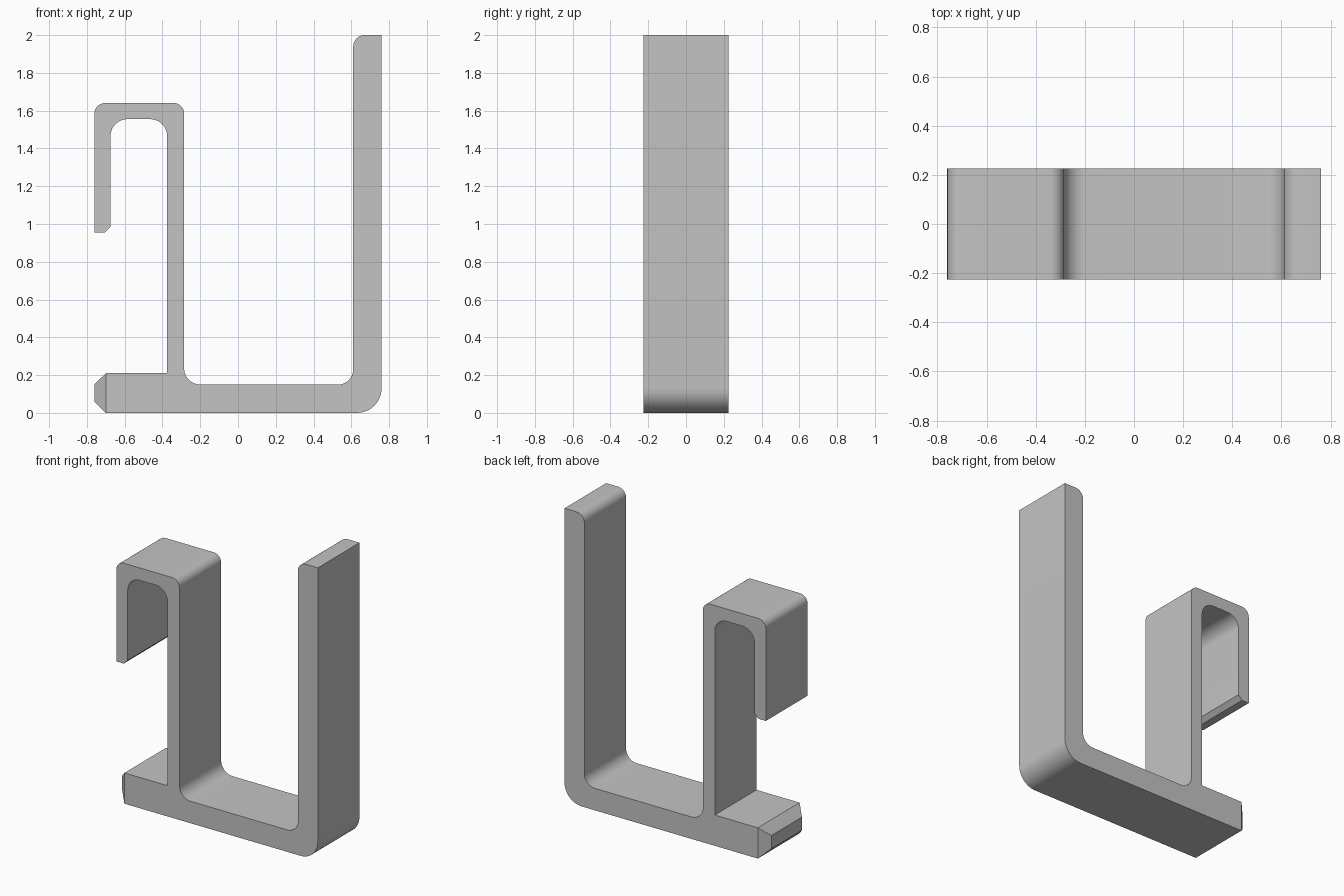
import bpy, bmesh
from mathutils import Vector

cube = bpy.data.objects.get("Cube")
if cube:
    bpy.data.objects.remove(cube, do_unlink=True)

HALF_DEPTH = 0.225
END_X, BEVEL = -0.70, 0.06

grey = bpy.data.materials.new("plain grey")
grey.use_nodes = True
colour = (0.55, 0.55, 0.55, 1)
grey.diffuse_color = colour
grey.node_tree.nodes["Principled BSDF"].inputs["Base Color"].default_value = colour

# Side profile: x, z, corner radius
PROFILE = [
    (END_X, 0, 0), (0.76, 0, 0.13), (0.76, 2, 0), (0.61, 2, 0.06),
    (0.61, 0.15, 0.08), (-0.285, 0.15, 0.085), (-0.285, 1.64, 0.055),
    (-0.76, 1.64, 0.055), (-0.76, 0.955, 0), (-0.705, 0.955, 0),
    (-0.675, 0.985, 0), (-0.675, 1.555, 0.09), (-0.375, 1.555, 0.09),
    (-0.375, 0.21, 0), (END_X, 0.21, 0),
]


def rounded(profile, steps=12):
    """Replace each right-angle corner that has a radius with an arc."""
    points = []
    for i, (x, z, r) in enumerate(profile):
        corner = Vector((x, z))
        if not r:
            points.append(corner)
            continue
        before = (Vector(profile[i - 1][:2]) - corner).normalized()
        after = (Vector(profile[(i + 1) % len(profile)][:2]) - corner).normalized()
        centre = corner + (before + after) * r
        for k in range(steps + 1):
            t = k / steps
            ray = -after.slerp(before, t)
            points.append(centre + ray * r)
    return points


# Extrude the profile through the depth
bm = bmesh.new()
side = bm.faces.new([bm.verts.new((p.x, -HALF_DEPTH, p.y)) for p in rounded(PROFILE)])
extruded = bmesh.ops.extrude_face_region(bm, geom=[side])["geom"]
bmesh.ops.translate(bm, vec=(0, 2 * HALF_DEPTH, 0),
                    verts=[v for v in extruded if isinstance(v, bmesh.types.BMVert)])

# Bevelled foot end, tapered on all four edges
foot = next(f for f in bm.faces if all(abs(v.co.x - END_X) < 1e-4 for v in f.verts))
centre = foot.calc_center_median()
tip = bmesh.ops.extrude_discrete_faces(bm, faces=[foot])["faces"][0]
for v in tip.verts:
    v.co.x -= BEVEL
    v.co.y -= BEVEL if v.co.y > centre.y else -BEVEL
    v.co.z -= BEVEL if v.co.z > centre.z else -BEVEL

bmesh.ops.remove_doubles(bm, verts=bm.verts, dist=1e-5)
bmesh.ops.recalc_face_normals(bm, faces=bm.faces)
mesh = bpy.data.meshes.new("hook_bracket")
bm.to_mesh(mesh)
bm.free()
mesh.materials.append(grey)

bracket = bpy.data.objects.new("hook_bracket", mesh)
bpy.context.collection.objects.link(bracket)
bpy.ops.object.select_all(action="DESELECT")
bracket.select_set(True)
bpy.context.view_layer.objects.active = bracket
bpy.ops.object.shade_smooth_by_angle(angle=0.5)
